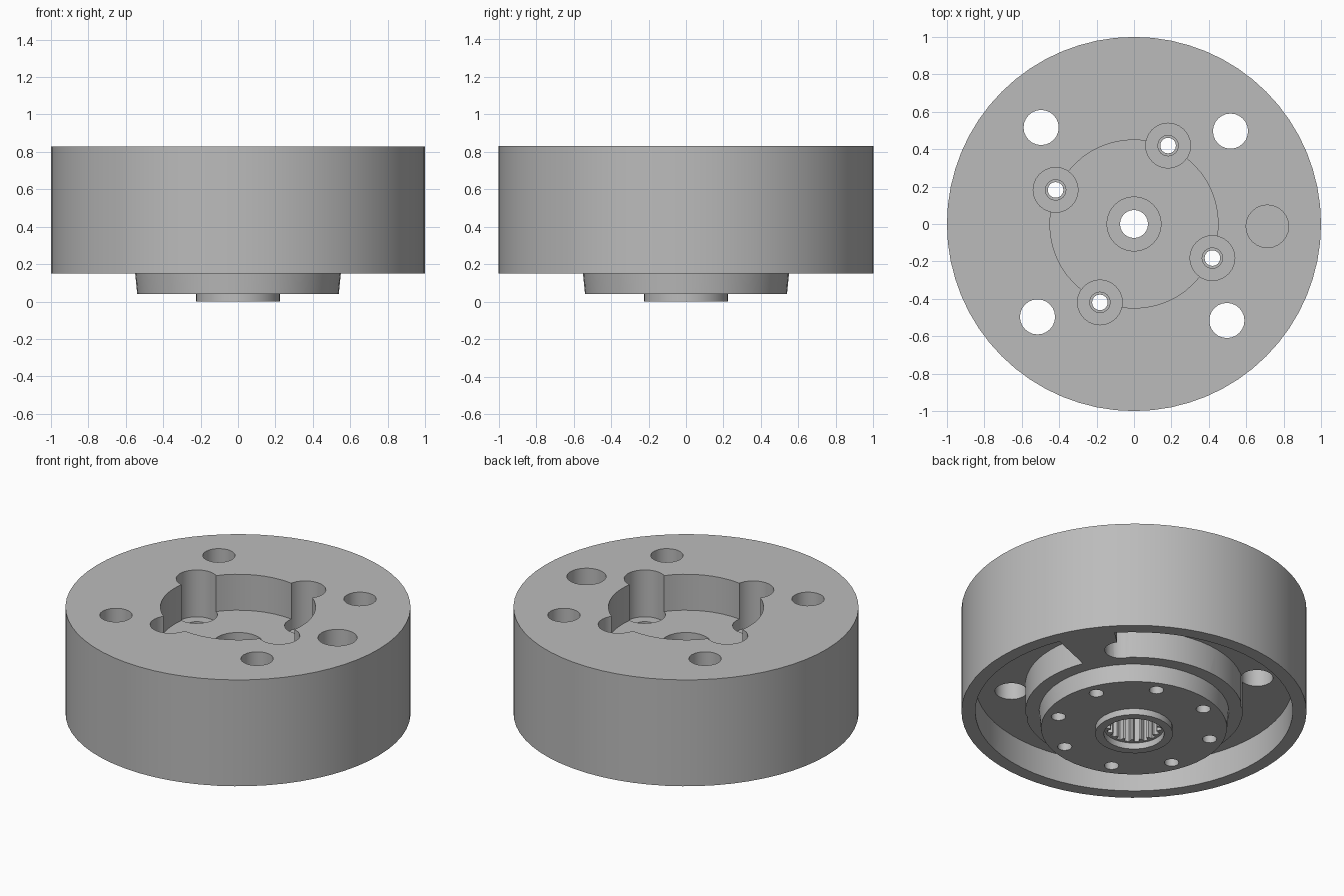
import bpy
import bmesh
from math import cos, sin, radians, tau

cube = bpy.data.objects.get("Cube")
if cube:
    bpy.data.objects.remove(cube, do_unlink=True)

metal = bpy.data.materials.new("plain_grey_metal")
metal.use_nodes = True
GREY = (0.5, 0.5, 0.5, 1)
metal.diffuse_color = GREY
metal.node_tree.nodes["Principled BSDF"].inputs["Base Color"].default_value = GREY


def polar(r, deg):
    return r * cos(radians(deg)), r * sin(radians(deg))


def prism(name, outline, z0, z1):
    """Extrude a closed 2D outline from z0 to z1."""
    bm = bmesh.new()
    base = bm.faces.new([bm.verts.new((x, y, z0)) for x, y in outline])
    top = bmesh.ops.extrude_face_region(bm, geom=[base])["geom"]
    verts = [v for v in top if isinstance(v, bmesh.types.BMVert)]
    bmesh.ops.translate(bm, vec=(0, 0, z1 - z0), verts=verts)
    bmesh.ops.recalc_face_normals(bm, faces=bm.faces)
    mesh = bpy.data.meshes.new(name)
    bm.to_mesh(mesh)
    bm.free()
    mesh.materials.append(metal)
    obj = bpy.data.objects.new(name, mesh)
    bpy.context.collection.objects.link(obj)
    return obj


def cylinder(name, r, z0, z1, centre=(0, 0), sides=24):
    pts = [(centre[0] + r * cos(tau * i / sides),
            centre[1] + r * sin(tau * i / sides)) for i in range(sides)]
    return prism(name, pts, z0, z1)


def select(obj):
    bpy.ops.object.select_all(action='DESELECT')
    obj.select_set(True)
    bpy.context.view_layer.objects.active = obj


def cut(obj, cutter):
    select(obj)
    mod = obj.modifiers.new("cut", 'BOOLEAN')
    mod.operation = 'DIFFERENCE'
    mod.solver = 'EXACT'
    mod.object = cutter
    bpy.ops.object.modifier_apply(modifier=mod.name)
    bpy.data.objects.remove(cutter, do_unlink=True)


def spline_cutter(z0, z1, teeth=18):
    pts = []
    for i in range(teeth):
        for k, r in ((0, 0.16), (0.45, 0.16), (0.6, 0.135), (0.85, 0.135)):
            pts.append(polar(r, 360 * (i + k) / teeth))
    return prism("spline_cutter", pts, z0, z1)


# Heights of the main levels
TOP, UNDER, POCKET, SEAT, RECESS = 0.83, 0.15, 0.60, 0.53, 0.33
BOLT_ANGLE, BOLT_R = 66.5, 0.457

# Main drum
body = cylinder("drum_body", 1.0, UNDER, TOP, sides=64)

# Round pocket in the top with a central counterbore
cut(body, cylinder("pocket_cutter", 0.45, POCKET, 1, sides=48))
cut(body, cylinder("centre_counterbore", 0.145, 0.5, 0.7))

# Screw seats on the edge of the pocket
for i in range(4):
    at = polar(BOLT_R, BOLT_ANGLE + 90 * i)
    cut(body, cylinder("seat_cutter", 0.12, SEAT, 1, at))
    cut(body, cylinder("screw_hole", 0.055, 0, 0.7, at, 16))

# Crescent recess underneath, interrupted by one bridge
steps = 60
arc = [43 + (382 - 43) * i / steps for i in range(steps + 1)]
crescent = [polar(0.92, a) for a in arc] + [polar(0.63, a) for a in reversed(arc)]
cut(body, prism("recess_cutter", crescent, 0, RECESS))

# Four through holes and one blind hole in the outer ring
for i in range(4):
    cut(body, cylinder("mount_hole", 0.094, 0, 1, polar(0.716, 43.9 + 90 * i)))
cut(body, cylinder("blind_hole", 0.114, 0.5, 1, polar(0.713, -1)))

# Central bore: wide splined part below, narrow part above
cut(body, spline_cutter(0, 0.36))
cut(body, cylinder("narrow_bore", 0.075, 0.3, 0.6))

# Output flange with eight small holes
flange = cylinder("output_flange", 0.55, 0.04, UNDER, sides=48)
select(flange)
bottom = [v for v in flange.data.vertices if v.co.z < 0.05]
for v in bottom:
    v.co.x *= 0.98
    v.co.y *= 0.98
for i in range(8):
    at = polar(BOLT_R, BOLT_ANGLE + 45 * i)
    cut(flange, cylinder("flange_hole", 0.042, 0, 0.2, at, 16))
cut(flange, spline_cutter(-0.1, 0.2))

# Raised collar around the splined bore
collar = cylinder("bore_collar", 0.225, 0, 0.04, sides=32)
cut(collar, cylinder("collar_bore", 0.175, -0.1, 0.1, sides=32))

for obj in (body, flange, collar):
    select(obj)
    bpy.ops.object.shade_smooth_by_angle(angle=radians(30))
